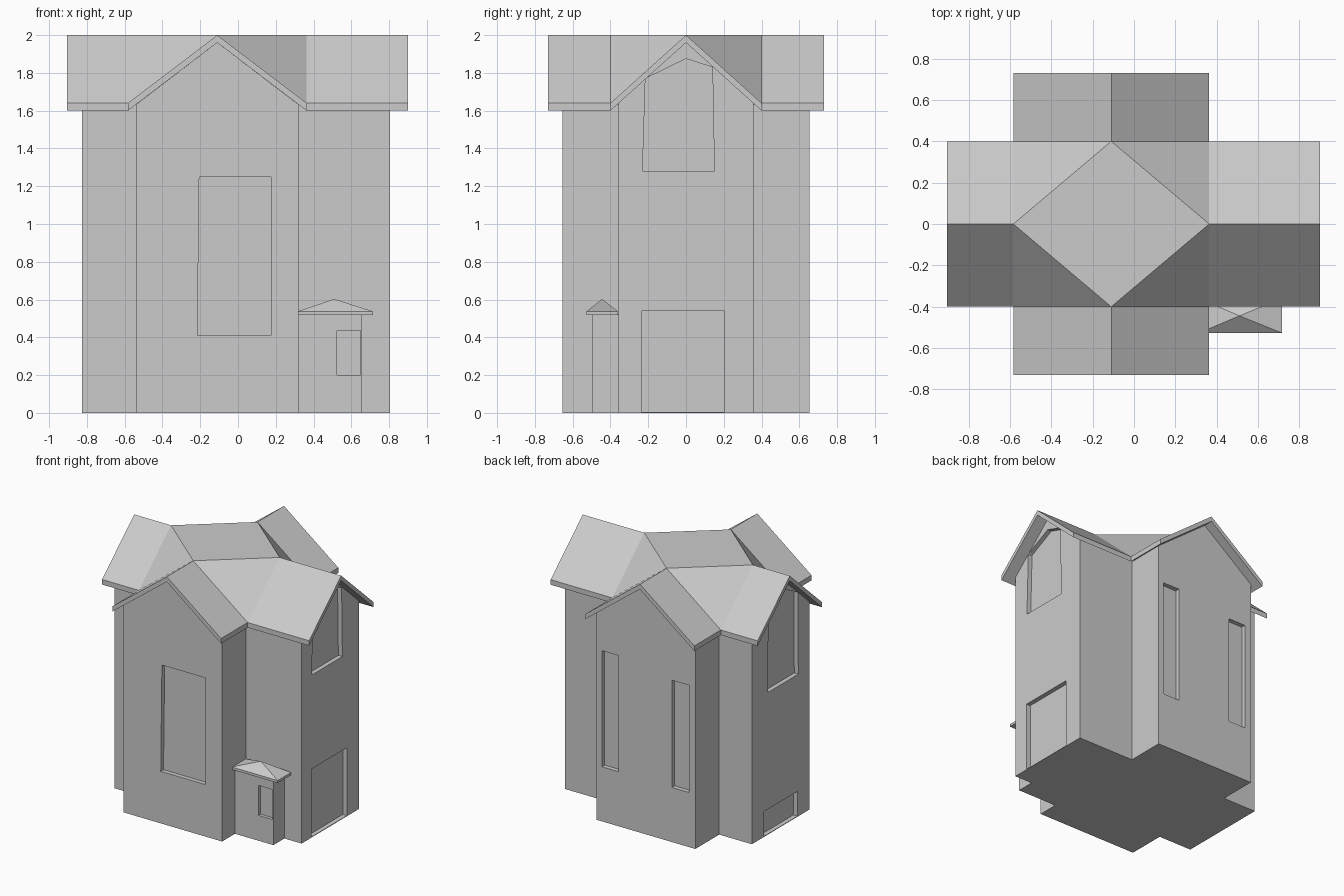
import bpy, bmesh
from mathutils import Vector

if "Cube" in bpy.data.objects:
    bpy.data.objects.remove(bpy.data.objects["Cube"])

CX = -0.11            # ridge of the front-back wing
RIDGE, EAVE, SLAB = 2.0, 1.64, 0.04


def finish(name, bm):
    bmesh.ops.recalc_face_normals(bm, faces=bm.faces)
    mesh = bpy.data.meshes.new(name)
    bm.to_mesh(mesh)
    bm.free()
    ob = bpy.data.objects.new(name, mesh)
    bpy.context.collection.objects.link(ob)
    return ob


def prism(name, pts, axis, a, b):
    """Extrude a (horizontal, z) profile along x or y from a to b."""
    bm = bmesh.new()
    place = (lambda u, z: (a, u, z)) if axis == 'x' else (lambda u, z: (u, a, z))
    face = bm.faces.new([bm.verts.new(place(u, z)) for u, z in pts])
    ext = bmesh.ops.extrude_face_region(bm, geom=[face], use_keep_orig=True)
    step = Vector((b - a, 0, 0)) if axis == 'x' else Vector((0, b - a, 0))
    bmesh.ops.translate(bm, vec=step,
                        verts=[g for g in ext['geom'] if isinstance(g, bmesh.types.BMVert)])
    return finish(name, bm)


def rect(u0, u1, z0, z1):
    return [(u0, z0), (u1, z0), (u1, z1), (u0, z1)]


def combine(ob, other, operation):
    mod = ob.modifiers.new(operation, 'BOOLEAN')
    mod.object, mod.operation, mod.solver = other, operation, 'EXACT'
    bpy.context.view_layer.objects.active = ob
    bpy.ops.object.modifier_apply(modifier=mod.name)
    bpy.data.objects.remove(other)


# House walls: two crossing gabled wings
def gable(c, half_wall, half_roof):
    top = RIDGE - SLAB
    side = top - (RIDGE - EAVE) * half_wall / half_roof
    return [(c - half_wall, 0), (c + half_wall, 0), (c + half_wall, side),
            (c, top), (c - half_wall, side)]


walls = prism("house_walls", gable(0, 0.358, 0.4), 'x', -0.825, 0.805)
combine(walls, prism("wing", gable(CX, 0.43, 0.472), 'y', -0.655, 0.655), 'UNION')

# Recessed windows and doors: profile, axis, wall plane, inward direction
D = 0.035
openings = [
    ([(-0.215, 0.41), (0.175, 0.41), (0.175, 1.25), (-0.205, 1.25)], 'y', -0.655, 1),
    (rect(0.13, 0.275, 0.43, 1.345), 'y', 0.655, -1),
    (rect(-0.485, -0.335, 0.43, 1.275), 'y', 0.655, -1),
    ([(-0.23, 1.28), (0.15, 1.28), (0.14, 1.83), (0, 1.875), (-0.215, 1.77)], 'x', 0.805, -1),
    (rect(-0.235, 0.205, 0.005, 0.54), 'x', 0.805, -1),
    ([(-0.22, 1.12), (0.16, 1.12), (0.15, 1.80), (0, 1.875), (-0.215, 1.77)], 'x', -0.825, 1),
    (rect(-0.21, 0.21, 0.005, 0.2), 'x', -0.825, 1),
]
for pts, axis, wall, inward in openings:
    combine(walls, prism("cutter", pts, axis, wall - inward * 0.05, wall + inward * D),
            'DIFFERENCE')

# Main roof: flat diamond, four valley triangles and four gabled arms
HX, HY = 0.4735, 0.4
bm = bmesh.new()
V = lambda x, y, z: bm.verts.new((x, y, z))
corner = {(i, j): V(CX + i * HX, j * HY, EAVE) for i in (-1, 1) for j in (-1, 1)}
rx = {i: V(CX + i * HX, 0, RIDGE) for i in (-1, 1)}
ry = {j: V(CX, j * HY, RIDGE) for j in (-1, 1)}
bm.faces.new([rx[-1], ry[-1], rx[1], ry[1]])
for (i, j), c in corner.items():
    bm.faces.new([rx[i], ry[j], c])
for i, x in ((-1, -0.905), (1, 0.9)):
    end = V(x, 0, RIDGE)
    for j in (-1, 1):
        bm.faces.new([rx[i], end, V(x, j * HY, EAVE), corner[i, j]])
for j in (-1, 1):
    end = V(CX, j * 0.73, RIDGE)
    for i in (-1, 1):
        bm.faces.new([ry[j], end, V(CX + i * HX, j * 0.73, EAVE), corner[i, j]])
bmesh.ops.recalc_face_normals(bm, faces=bm.faces)
ext = bmesh.ops.extrude_face_region(bm, geom=bm.faces[:], use_keep_orig=True)
bmesh.ops.translate(bm, vec=(0, 0, -SLAB),
                    verts=[g for g in ext['geom'] if isinstance(g, bmesh.types.BMVert)])
finish("main_roof", bm)

# Small porch box with its own window
porch = prism("porch_walls", rect(0.32, 0.655, 0, 0.52), 'y', -0.495, -0.35)
combine(porch, prism("cutter", rect(0.525, 0.648, 0.2, 0.435), 'y', -0.55, -0.47), 'DIFFERENCE')

# Porch roof: thin slab rising to a point
bm = bmesh.new()
plan = [(0.315, -0.527), (0.715, -0.527), (0.715, -0.36), (0.315, -0.36)]
low = [bm.verts.new((x, y, 0.517)) for x, y in plan]
high = [bm.verts.new((x, y, 0.537)) for x, y in plan]
peak = bm.verts.new((0.51, -0.444, 0.603))
bm.faces.new(low[::-1])
for k in range(4):
    n = (k + 1) % 4
    bm.faces.new([low[k], low[n], high[n], high[k]])
    bm.faces.new([high[k], high[n], peak])
finish("porch_roof", bm)
